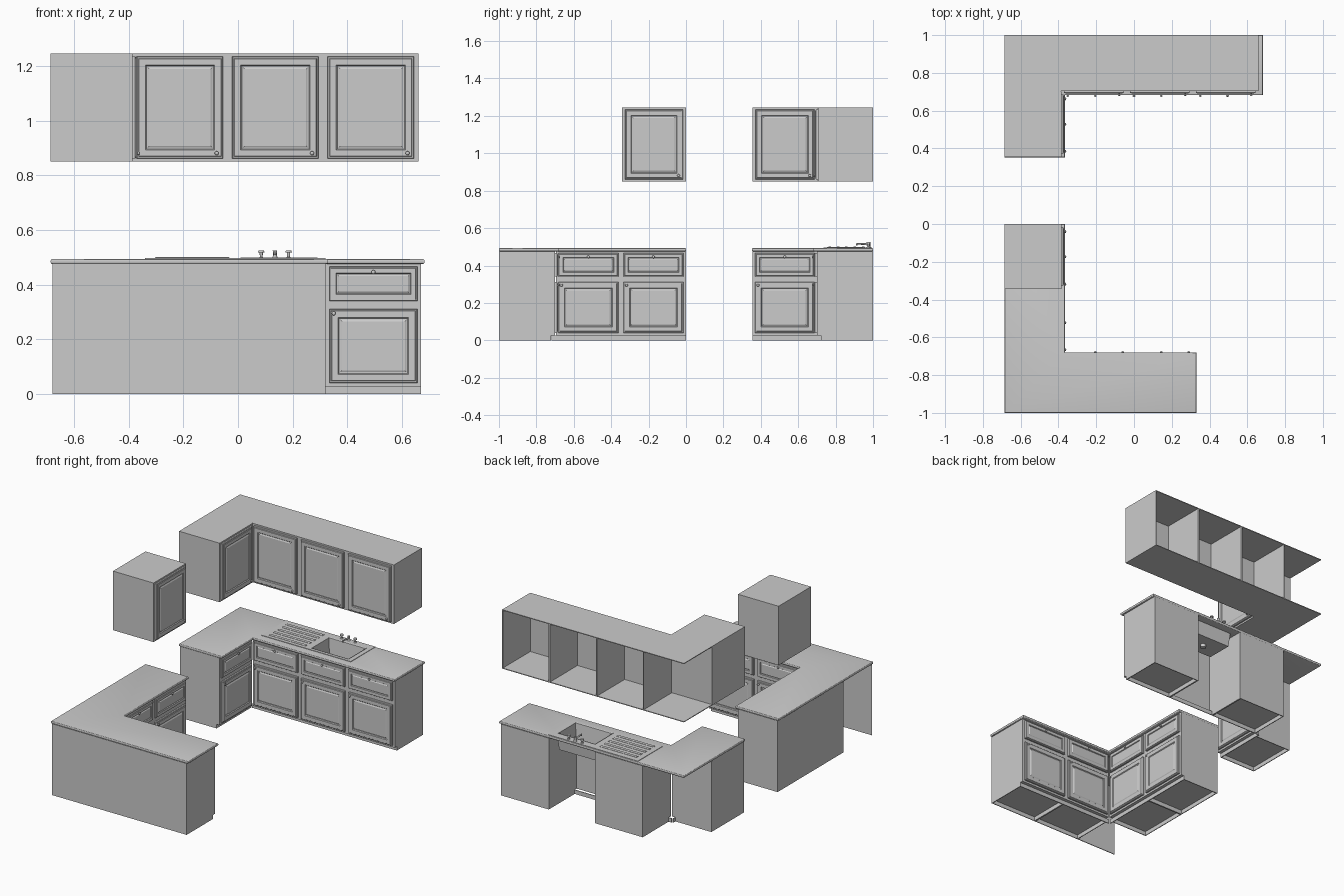
import bpy, bmesh, math
from mathutils import Matrix, Vector

if "Cube" in bpy.data.objects:
    bpy.data.objects.remove(bpy.data.objects["Cube"])

T = 0.005          # board thickness
DEPTH = 0.3        # cabinet depth
TOE = 0.022        # plinth setback
KICK = 0.027       # plinth height


def finish(name, bm, M=None, smooth=False):
    if M is not None:
        bmesh.ops.transform(bm, matrix=M, verts=bm.verts)
    bmesh.ops.recalc_face_normals(bm, faces=bm.faces)
    me = bpy.data.meshes.new(name)
    bm.to_mesh(me)
    bm.free()
    ob = bpy.data.objects.new(name, me)
    bpy.context.collection.objects.link(ob)
    bpy.context.view_layer.objects.active = ob
    if smooth:
        bpy.ops.object.select_all(action='DESELECT')
        ob.select_set(True)
        bpy.ops.object.shade_smooth_by_angle(angle=math.radians(40))
    return ob


def add_box(bm, a, b):
    a, b = Vector(a), Vector(b)
    S = Matrix.Diagonal((*(b - a), 1))
    bmesh.ops.create_cube(bm, size=1, matrix=Matrix.Translation((a + b) / 2) @ S)


def add_cyl(bm, loc, r1, r2, h, rot=Matrix(), seg=16):
    M = Matrix.Translation(loc) @ rot @ Matrix.Translation((0, 0, h / 2))
    bmesh.ops.create_cone(bm, cap_ends=True, segments=seg, radius1=r1, radius2=r2, depth=h, matrix=M)


def boxes(name, pairs, M=None):
    bm = bmesh.new()
    for a, b in pairs:
        add_box(bm, a, b)
    return finish(name, bm, M)


def nested(name, x0, x1, y0, y1, profile, M=None):
    """Rectangles inset and raised one after another, skinned into a solid."""
    bm = bmesh.new()
    rings = []
    for i, h in profile:
        rings.append([bm.verts.new(p) for p in ((x0 + i, y0 + i, h), (x1 - i, y0 + i, h),
                                                (x1 - i, y1 - i, h), (x0 + i, y1 - i, h))])
    for a, b in zip(rings, rings[1:]):
        for k in range(4):
            bm.faces.new((a[k], a[(k + 1) % 4], b[(k + 1) % 4], b[k]))
    bm.faces.new(rings[0])
    bm.faces.new(rings[-1])
    return finish(name, bm, M)


UPRIGHT = Matrix.Rotation(math.pi / 2, 4, 'X')
PANEL = [(0, 0), (0, .009), (.003, .012), (.007, .012), (.009, .015), (.032, .015),
         (.036, .010), (.040, .010), (.046, .013)]
SMALL = [(i * .75, h) for i, h in PANEL]


def knob(M, u, z):
    bm = bmesh.new()
    add_cyl(bm, (u, z, .012), .004, .004, .009, seg=12)
    bmesh.ops.create_uvsphere(bm, u_segments=14, v_segments=8, radius=.0075,
                              matrix=Matrix.Translation((u, z, .022)) @ Matrix.Diagonal((1, 1, .6, 1)))
    finish("knob", bm, M @ UPRIGHT, True)


def frame(x, y, deg):
    return Matrix.Translation((x, y, 0)) @ Matrix.Rotation(math.radians(deg), 4, 'Z')


def carcass(name, M, u0, u1, z0, z1, d, back, floor, top):
    parts = [((u0, 0, z0), (u0 + T, d, z1)), ((u1 - T, 0, z0), (u1, d, z1)),
             ((u0, 0, z0), (u1, T, z1))]
    if back:
        parts.append(((u0, d - T, z0), (u1, d, z1)))
    if floor:
        parts.append(((u0, 0, z0), (u1, d, z0 + T)))
    if top:
        parts.append(((u0, 0, z1 - T), (u1, d, z1)))
    if z0 < .1:   # sides and back carry on down to the floor behind the toe space
        parts += [((u0, TOE, 0), (u0 + T, d, z0)), ((u1 - T, TOE, 0), (u1, d, z0))]
        if back:
            parts.append(((u0, d - T, 0), (u1, d, z0)))
    boxes(name, parts, M)


def base_run(name, M, n, W, d=DEPTH, ext=(0, 0), open_cells=(), back=True):
    for i in range(n):
        u = i * W
        closed = i not in open_cells
        carcass(name + "_base_cabinet", M, u, u + W, KICK, .477, d, back and closed, closed, False)
        a, b = u + .014, u + W - .014
        nested(name + "_door", a, b, .04, .312, PANEL, M @ UPRIGHT)
        nested(name + "_drawer_front", a, b, .34, .466, SMALL, M @ UPRIGHT)
        knob(M, a + .016, .295)
        knob(M, (a + b) / 2, .446)
    boxes(name + "_plinth", [((-ext[0], TOE, 0), (n * W + ext[1], TOE + T, KICK))], M)


def wall_run(name, M, n, W, d=DEPTH, back=True):
    for i in range(n):
        u = i * W
        carcass(name + "_wall_cabinet", M, u, u + W, .85, 1.245, d, back, True, True)
        nested(name + "_wall_door", u + .016, u + W - .016, .861, 1.235, PANEL, M @ UPRIGHT)
        knob(M, u + W - .04, .881)


def worktop(name, outline):
    bm = bmesh.new()
    f = bm.faces.new([bm.verts.new((x, y, .476)) for x, y in outline])
    r = bmesh.ops.extrude_face_region(bm, geom=[f])
    bmesh.ops.translate(bm, vec=(0, 0, .018),
                        verts=[v for v in r['geom'] if isinstance(v, bmesh.types.BMVert)])
    rim = [e for e in bm.edges if abs(e.verts[0].co.z - e.verts[1].co.z) < 1e-4]
    bmesh.ops.recalc_face_normals(bm, faces=bm.faces)
    bmesh.ops.bevel(bm, geom=rim, offset=.006, segments=3, profile=.5, affect='EDGES')
    return finish(name, bm, None, True)


# Back L: base cabinets
FX = -.385
base_run("back", frame(-.38, .70, 0), 3, .35, ext=(TOE, 0), open_cells=(1,))
base_run("back_arm", frame(FX, .355, 90), 1, .345, d=.293, ext=(0, TOE))
back_top = worktop("back_worktop", [(-.685, .353), (-.366, .353), (-.366, .682), (.682, .682),
                                    (.682, 1), (-.685, 1)])

# Front L: base cabinets, rear panel closing the corner
base_run("front_arm", frame(FX, -.696, 90), 2, .348, d=.293, ext=(TOE, 0))
base_run("front_leg", frame(.32, -.70, 180), 2, .35, d=.298, ext=(0, TOE), back=False)
boxes("front_rear_panel", [((-.678, -1, 0), (.32, -.995, .477))])
worktop("front_worktop", [(-.685, -1), (.33, -1), (.33, -.68), (-.366, -.68), (-.366, 0), (-.685, 0)])

# Wall cabinets, with an open corner joined by top and bottom boards
wall_run("back", frame(-.387, .705, 0), 3, .349, d=.295, back=False)
wall_run("back_arm", frame(FX, .355, 90), 1, .347, d=.3)
wall_run("front", frame(FX, -.343, 90), 1, .343, d=.3)
boxes("wall_corner_boards", [((-.685, .702, z), (-.387, 1, z + T)) for z in (.85, 1.24)])

# Sink plate with basin opening
plate = boxes("sink_plate", [((-.34, .735, .485), (.32, .995, .497))])
cutter = boxes("sink_cutter", [((.012, .757, .4), (.288, .943, .6))])
for ob in (back_top, plate):
    m = ob.modifiers.new("opening", 'BOOLEAN')
    m.object, m.operation, m.solver = cutter, 'DIFFERENCE', 'EXACT'
    bpy.context.view_layer.objects.active = ob
    bpy.ops.object.modifier_apply(modifier=m.name)
bpy.data.objects.remove(cutter)

nested("sink_basin", .01, .29, .755, .945,
       [(.008, .385), (-.002, .488), (0, .499), (.005, .496), (.016, .391)])
bm = bmesh.new()
add_cyl(bm, (.15, .85, .365), .018, .018, .028, seg=20)
finish("sink_drain", bm, None, True)

# Draining ribs
for k in range(5):
    y = .768 + k * .045
    nested("drainer_rib", -.305, -.03, y - .01, y + .01, [(0, .494), (.001, .499), (.006, .502)])

# Tap handles and spout
for x in (.085, .185):
    bm = bmesh.new()
    add_cyl(bm, (x, .975, .496), .010, .006, .006)
    add_cyl(bm, (x, .975, .500), .005, .006, .018)
    add_cyl(bm, (x, .975, .517), .012, .010, .008)
    finish("tap_handle", bm, None, True)
bm = bmesh.new()
add_cyl(bm, (.135, .978, .496), .011, .008, .008)
add_cyl(bm, (.135, .978, .502), .007, .008, .023)
add_cyl(bm, (.135, .978, .513), .006, .004, .068, Matrix.Rotation(math.radians(86), 4, 'X'), 14)
add_cyl(bm, (.135, .913, .508), .004, .004, .010, seg=12)
finish("tap_spout", bm, None, True)
